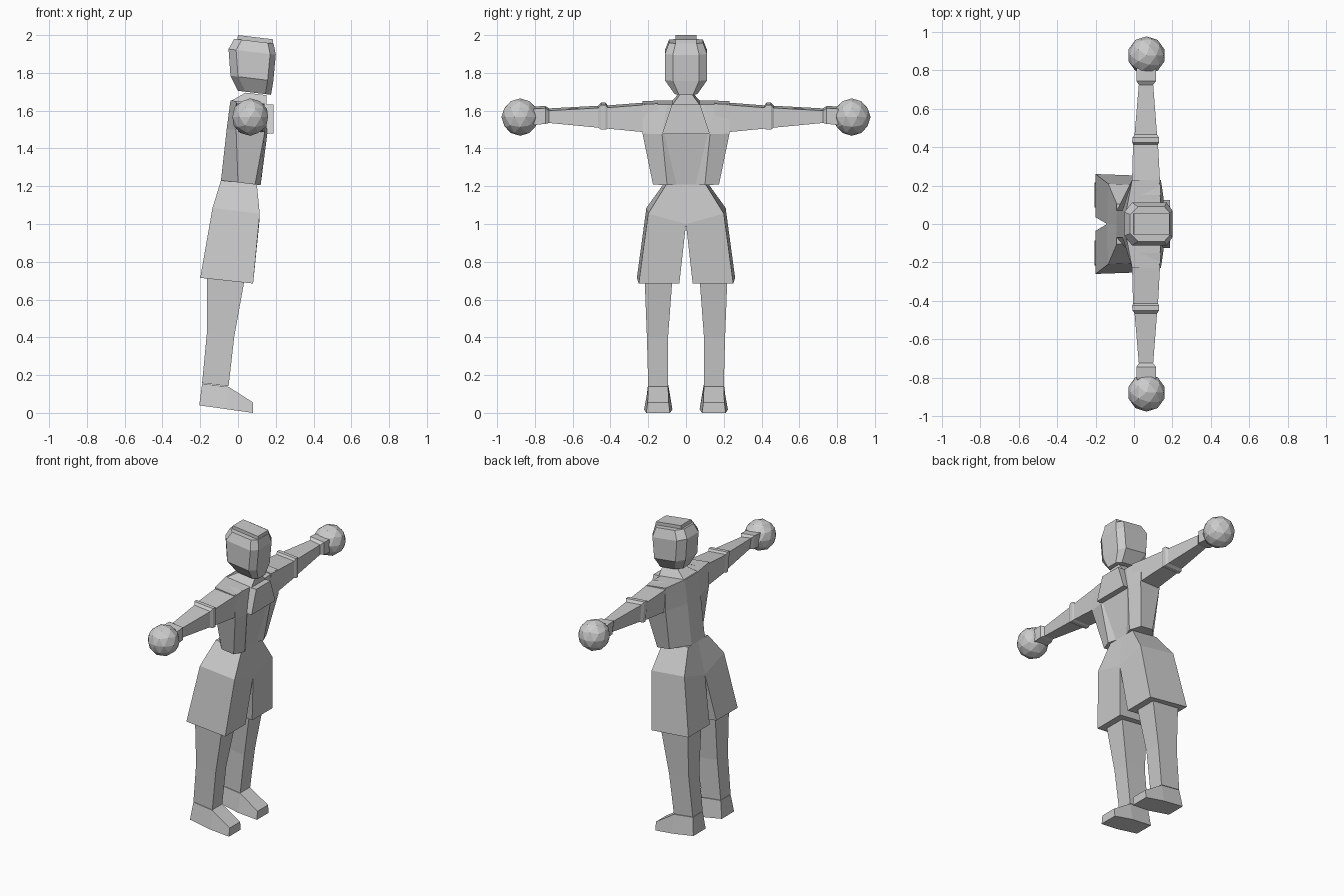
import bpy, bmesh

if "Cube" in bpy.data.objects:
    bpy.data.objects.remove(bpy.data.objects["Cube"])

SLOPE = 0.12  # the figure leans, so level cuts drop towards the front

grey = bpy.data.materials.new("plain grey")
grey.diffuse_color = (0.6, 0.6, 0.6, 1)
grey.use_nodes = True
grey.node_tree.nodes["Principled BSDF"].inputs["Base Color"].default_value = grey.diffuse_color


def finish(name, bm):
    bmesh.ops.recalc_face_normals(bm, faces=bm.faces[:])
    me = bpy.data.meshes.new(name)
    bm.to_mesh(me)
    bm.free()
    me.materials.append(grey)
    ob = bpy.data.objects.new(name, me)
    bpy.context.collection.objects.link(ob)
    return ob


def loft(name, rings, side=1):
    """Skin a list of equal-length point rings and close both ends."""
    bm = bmesh.new()
    vs = [[bm.verts.new((x, y * side, z)) for x, y, z in r] for r in rings]
    n = len(rings[0])
    for a, b in zip(vs, vs[1:]):
        for i in range(n):
            j = (i + 1) % n
            bm.faces.new((a[i], a[j], b[j], b[i]))
    bm.faces.new(vs[0])
    bm.faces.new(vs[-1])
    return finish(name, bm)


def mirrored(half, z, slope=SLOPE):
    """Full level ring from its +y half, listed back to front."""
    pts = half + [(x, -y) for x, y in reversed(half)]
    return [(x, y, z - slope * x) for x, y in pts]


def slab(x0, x1, y0, y1, z, slope=SLOPE, inset=0.0):
    """Four-cornered ring; inset narrows the front edge."""
    pts = [(x0, y0), (x1, y0 + inset), (x1, y1 - inset), (x0, y1)]
    return [(x, y, z - slope * x) for x, y in pts]


def head_ring(xb, xf, h, z):
    return mirrored([(xb, h * .55), (xb + .04, h), (xf - .03, h), (xf, h * .62)], z)


# Head, cap and neck
loft("head", [head_ring(0, .175, .06, 1.705), head_ring(-.04, .187, .112, 1.78),
              head_ring(-.05, .2, .112, 1.92), head_ring(-.02, .188, .09, 1.978)])
loft("head_cap", [slab(-.005, .187, -.055, .055, 1.97), slab(0, .185, -.055, .055, 2.0)])
loft("neck", [slab(-.04, .15, -.075, .075, 1.645), slab(.04, .15, -.035, .035, 1.70)])

# Torso with a tapering front panel
loft("torso", [
    mirrored([(-.09, .07), (0, .175), (.09, .175), (.12, .1), (.10, .05)], 1.22),
    mirrored([(-.06, .07), (-.01, .23), (.14, .23), (.155, .127), (.15, .115)], 1.495),
    mirrored([(-.04, .07), (-.01, .23), (.13, .23), (.14, .1), (.14, .07)], 1.65)])
loft("chest_plate", [slab(.12, .188, -.125, .125, 1.48, 0),
                     slab(.12, .188, -.075, .075, 1.632, 0)])

# Arm sections: distance out, back, front, bottom, top
ARM = [(.15, -.02, .14, 1.485, 1.65), (.23, -.01, .135, 1.487, 1.642),
       (.415, -.005, .125, 1.505, 1.628), (.425, -.01, .13, 1.50, 1.642),
       (.45, -.008, .13, 1.50, 1.642), (.465, .003, .12, 1.51, 1.626),
       (.725, .025, .10, 1.535, 1.612), (.745, .012, .115, 1.53, 1.625),
       (.80, .012, .115, 1.525, 1.622), (.85, .03, .10, 1.54, 1.60)]

for side, word in ((1, "left"), (-1, "right")):
    loft(word + "_arm", [[(b + .012, y, lo), (f, y, lo), (f, y, hi - .012), (b, y, hi)]
                         for y, b, f, lo, hi in ARM], side)

    # Ball hand
    bm = bmesh.new()
    bmesh.ops.create_icosphere(bm, subdivisions=2, radius=.099)
    bmesh.ops.translate(bm, verts=bm.verts[:], vec=(.065, .878 * side, 1.566))
    finish(word + "_hand", bm)

    # Flared shorts, one half per leg, meeting at the crotch
    loft(word + "_shorts", [
        slab(-.09, .10, 0, .105, 1.22),
        [(-.14, 0, 1.02), (.112, 0, 1.0), (.115, .2, 1.055), (-.135, .21, 1.085)],
        [(-.2, .035, .715), (.08, .035, .685), (.08, .25, .685), (-.2, .26, .715)]], side)

    # Leg
    loft(word + "_leg", [slab(-.165, .04, .07, .22, .74), slab(-.165, -.02, .095, .207, .40),
                         slab(-.19, -.05, .095, .20, .135)], side)

    # Foot, from heel to toe
    loft(word + "_foot", [
        [(-.205, .085, .04), (-.205, .215, .04), (-.19, .20, .155), (-.19, .095, .155)],
        [(-.05, .072, .018), (-.05, .222, .018), (-.05, .20, .138), (-.05, .095, .138)],
        [(.08, .085, 0), (.08, .21, 0), (.08, .203, .055), (.08, .092, .055)]], side)
